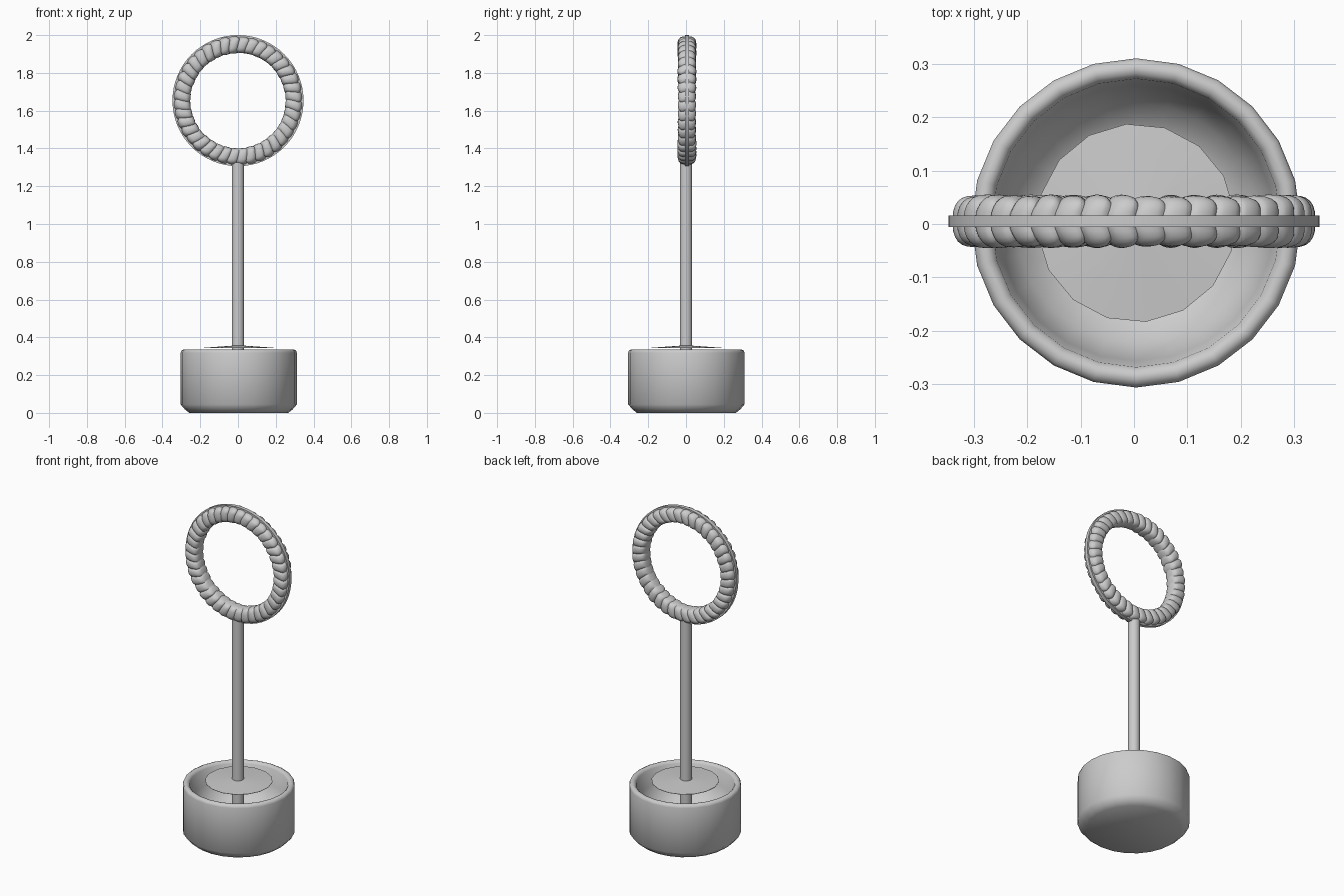
import bpy, bmesh, math, random

if "Cube" in bpy.data.objects:
    bpy.data.objects.remove(bpy.data.objects["Cube"])

random.seed(4)


def finish(name, bm, smooth_angle):
    bmesh.ops.remove_doubles(bm, verts=bm.verts, dist=1e-5)
    bmesh.ops.recalc_face_normals(bm, faces=bm.faces)
    me = bpy.data.meshes.new(name)
    bm.to_mesh(me)
    bm.free()
    ob = bpy.data.objects.new(name, me)
    bpy.context.collection.objects.link(ob)
    bpy.ops.object.select_all(action='DESELECT')
    ob.select_set(True)
    bpy.context.view_layer.objects.active = ob
    bpy.ops.object.shade_smooth_by_angle(angle=math.radians(smooth_angle))
    return ob


def grid(name, rows, close_row, smooth_angle):
    """Skin a closed loop of point rows."""
    bm = bmesh.new()
    vs = [[bm.verts.new(p) for p in row] for row in rows]
    n, m = len(vs), len(vs[0])
    for i in range(n):
        a, b = vs[i], vs[(i + 1) % n]
        for j in range(m if close_row else m - 1):
            k = (j + 1) % m
            bm.faces.new((a[j], b[j], b[k], a[k]))
    return finish(name, bm, smooth_angle)


def lathe(name, profile, sides, closed=False, smooth_angle=40, phase=0.0):
    """Spin (radius, z) points round the z axis."""
    rows = []
    for i in range(sides):
        a = 2 * math.pi * i / sides + phase
        rows.append([(r * math.cos(a), r * math.sin(a), z) for r, z in profile])
    return grid(name, rows, closed, smooth_angle)


# Pot: chamfered foot, rounded rim, bowl-shaped inside
pot = lathe("pot", [(0, 0), (0.262, 0), (0.285, 0.018), (0.308, 0.045), (0.308, 0.318),
                    (0.304, 0.33), (0.292, 0.336), (0.28, 0.334), (0.27, 0.322),
                    (0.258, 0.23), (0.225, 0.16), (0.16, 0.115), (0, 0.1)], 24, smooth_angle=50)
pot.location = (0.004, 0.002, 0)

# Shallow cone collar lying over the pot mouth
collar = lathe("collar", [(0, 0.358), (0.03, 0.356), (0.186, 0.345), (0.186, 0.343), (0, 0.343)],
               16, phase=0.1)
collar.location = (0.004, 0.002, 0)

# Pole from inside the pot to the ring
lathe("pole", [(0, 0.09), (0.033, 0.09), (0.033, 1.325), (0, 1.325)], 20)

# Thin hoop around the ring
CY, CZ = 0.005, 1.653
hoop = lathe("ring_hoop", [(0.325, -0.011), (0.347, -0.011), (0.347, 0.011), (0.325, 0.011)],
             64, closed=True)
hoop.rotation_euler = (math.pi / 2, 0, 0)
hoop.location = (0, CY, CZ)

# Gathered ring: boxy tube with narrow, slightly slanted grooves
PLEATS, STEPS, SECTION = 40, 8, 24


def sq(t):
    return math.copysign(abs(t) ** 0.7, t)


size = [random.uniform(0.95, 1.03) for _ in range(PLEATS)]
slant = [random.uniform(0.2, 0.5) for _ in range(PLEATS)]
rows = []
for p in range(PLEATS):
    for s in range(STEPS):
        f = s / STEPS
        bulge = abs(math.sin(math.pi * f)) ** 0.5
        k = (0.80 + 0.20 * bulge) * (1 + (size[p] - 1) * bulge)
        row = []
        for j in range(SECTION):
            v = 2 * math.pi * j / SECTION
            # pleats lean across the front and back faces
            lean = slant[p] * bulge + 0.3 * (1 - bulge)
            u = 2 * math.pi * (p + f + lean * math.cos(v) * abs(math.sin(v))) / PLEATS
            inner = max(0, -math.cos(v))
            r = 0.296 + 0.045 * k * sq(math.cos(v)) - 0.006 * inner * (1 - bulge)
            y = CY + 0.049 * k * sq(math.sin(v))
            row.append((r * math.sin(u), y, CZ + r * math.cos(u)))
        rows.append(row)
grid("gathered_ring", rows, True, 50)
